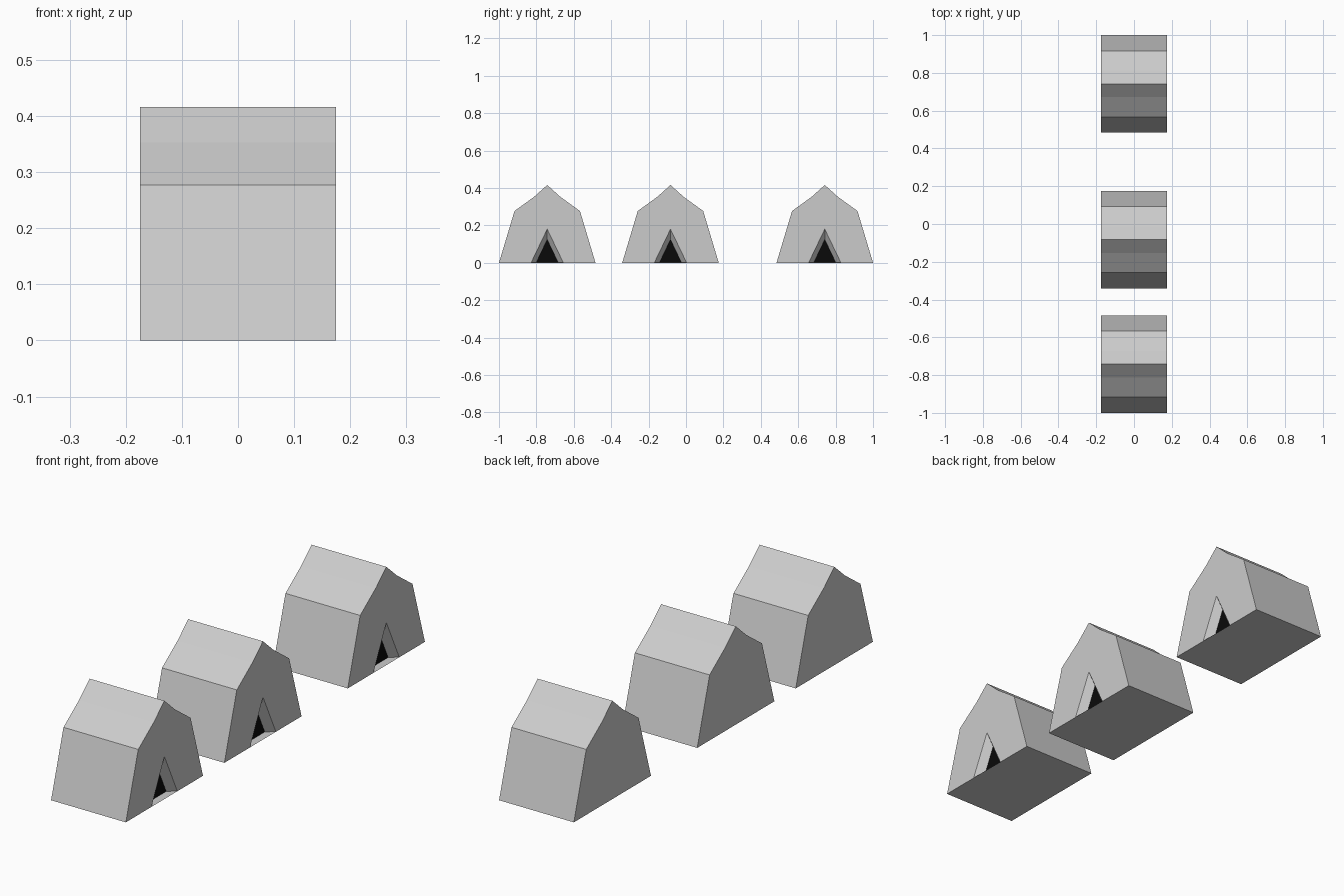
import bpy

if "Cube" in bpy.data.objects:
    bpy.data.objects.remove(bpy.data.objects["Cube"])

HALF = 0.175      # half length of a tent along x
DEPTH = 0.033     # depth of the door recess
SILL = 0.001      # sill sits just above the ground sheet

# Tent outline and door triangles as (y, z), counter-clockwise seen from +x
OUTLINE = [(0.258, 0), (0.175, 0.277), (0.07, 0.353), (0, 0.416),
           (-0.07, 0.353), (-0.175, 0.277), (-0.258, 0)]
DOOR_OUTER = [(0.0865, 0), (0, 0.18), (-0.0865, 0)]
DOOR_INNER = [(0.059, SILL), (0, 0.125), (-0.059, SILL)]

black = bpy.data.materials.new("dark_interior")
black.diffuse_color = (0.003, 0.003, 0.003, 1)
black.use_nodes = True
black.node_tree.nodes["Principled BSDF"].inputs["Base Color"].default_value = black.diffuse_color


def ring(points, x):
    return [(x, y, z) for y, z in points]


def make(name, verts, faces, y, mat=None):
    mesh = bpy.data.meshes.new(name)
    mesh.from_pydata(verts, [], faces)
    mesh.update()
    obj = bpy.data.objects.new(name, mesh)
    obj.location.y = y
    if mat:
        mesh.materials.append(mat)
    bpy.context.collection.objects.link(obj)


def tent(label, y):
    # Canvas shell: extruded outline, front wall notched around the door
    n = len(OUTLINE)
    front = OUTLINE + DOOR_OUTER[::-1]
    m = len(front)
    verts = ring(front, HALF) + ring(OUTLINE, -HALF)
    faces = [tuple(range(m)), tuple(range(m + n - 1, m - 1, -1))]
    faces += [(i, m + i, m + i + 1, i + 1) for i in range(n - 1)]
    # Ground sheet shares the door corners with the front wall
    faces.append((n - 1, m + n - 1, m, 0, m - 1, n))
    make(label + "_tent_shell", verts, faces, y)

    # Tapered door reveal: two sloping sides and the sill
    outer = [(p, max(z, SILL)) for p, z in DOOR_OUTER]
    verts = ring(outer, HALF) + ring(DOOR_INNER, HALF - DEPTH)
    faces = [(i, (i + 1) % 3, 3 + (i + 1) % 3, 3 + i) for i in range(3)]
    make(label + "_door_reveal", verts, faces, y)

    # Dark panel at the back of the recess
    make(label + "_door_opening", ring(DOOR_INNER, HALF - DEPTH), [(0, 1, 2)], y, black)


for label, y in (("near", -0.742), ("middle", -0.083), ("far", 0.742)):
    tent(label, y)
